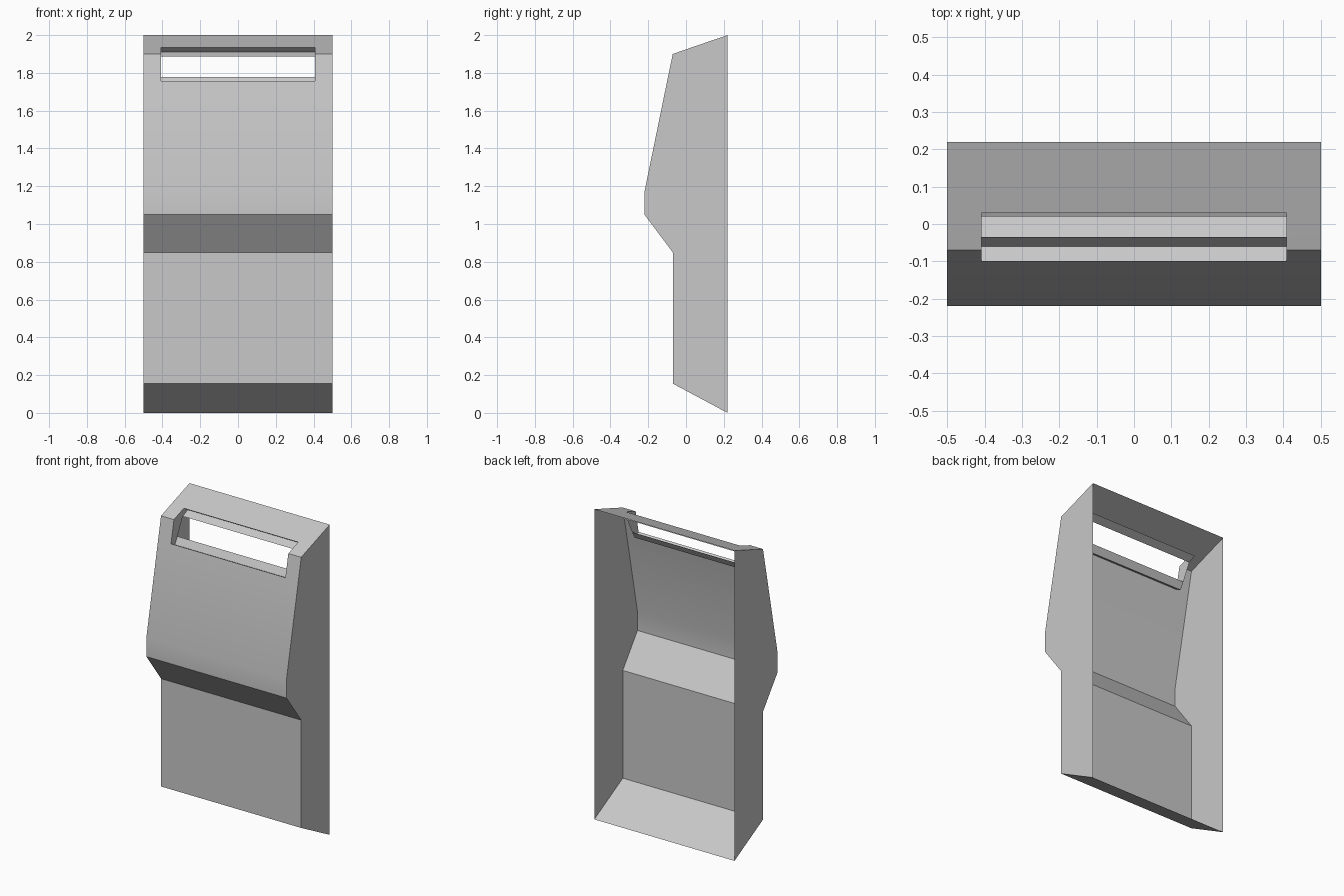
import bpy
import bmesh
import math

cube = bpy.data.objects.get("Cube")
if cube:
    bpy.data.objects.remove(cube, do_unlink=True)

# Single plain grey finish
grey = bpy.data.materials.new("plain_grey")
grey.use_nodes = True
grey.diffuse_color = (0.58, 0.58, 0.58, 1)
grey.node_tree.nodes["Principled BSDF"].inputs["Base Color"].default_value = (0.58, 0.58, 0.58, 1)

HALF = 0.5     # half width of the housing
SLOT = 0.408   # half width of the slot

# Side outline (y, z), from bottom back around the front to top back
bottom_back, bottom_front = (0.22, 0.0), (-0.07, 0.155)
waist, belly_low, belly_high = (-0.07, 0.85), (-0.22, 1.05), (-0.22, 1.17)
slot_low, brow, slot_high = (-0.1, 1.756), (-0.07, 1.9), (0.03, 1.935)
top_back = (0.22, 2.0)
outline = [bottom_back, bottom_front, waist, belly_low, belly_high,
           slot_low, brow, slot_high, top_back]

# Slot lips (y, z): each runs inward, then turns toward the opening
low_lip = [slot_low, (-0.06, 1.735), (-0.035, 1.779)]
high_lip = [(0.02, 1.887), (0.07, 1.91), slot_high]


def strip(bm, path, x0, x1):
    """Sweep a side path between two x positions."""
    for a, b in zip(path, path[1:]):
        bm.faces.new([bm.verts.new((x, *p)) for x, p in
                      ((x0, a), (x0, b), (x1, b), (x1, a))])


def cheek(bm, path, x, flip):
    """Flat side panel; flip turns its normal toward +x."""
    pts = path[::-1] if flip else path
    bm.faces.new([bm.verts.new((x, *p)) for p in pts])


def finish(name, bm):
    bmesh.ops.remove_doubles(bm, verts=bm.verts, dist=0.0001)
    mesh = bpy.data.meshes.new(name)
    bm.to_mesh(mesh)
    bm.free()
    mesh.materials.append(grey)
    obj = bpy.data.objects.new(name, mesh)
    bpy.context.collection.objects.link(obj)
    bpy.ops.object.select_all(action="DESELECT")
    obj.select_set(True)
    bpy.context.view_layer.objects.active = obj
    bpy.ops.object.shade_smooth_by_angle(angle=math.radians(25))
    return obj


# Open-backed housing with a slot cut across the brow
shell = bmesh.new()
strip(shell, outline, SLOT, HALF)
strip(shell, outline, -HALF, -SLOT)
strip(shell, outline[:6], -SLOT, SLOT)
strip(shell, outline[7:], -SLOT, SLOT)
cheek(shell, outline, HALF, True)
cheek(shell, outline, -HALF, False)
bmesh.ops.reverse_faces(shell, faces=[f for f in shell.faces if len(f.verts) == 4])
bmesh.ops.remove_doubles(shell, verts=shell.verts, dist=0.0001)
bmesh.ops.recalc_face_normals(shell, faces=shell.faces)
finish("housing", shell)

# Recessed slot surround: lips above and below, a wall at each end
surround = bmesh.new()
strip(surround, low_lip, -SLOT, SLOT)
strip(surround, high_lip, -SLOT, SLOT)
wall = low_lip + high_lip + [brow]
cheek(surround, wall, SLOT, False)
cheek(surround, wall, -SLOT, True)
bmesh.ops.remove_doubles(surround, verts=surround.verts, dist=0.0001)
bmesh.ops.recalc_face_normals(surround, faces=surround.faces)
# The surround faces into the slot
if next(f for f in surround.faces if len(f.verts) > 4 and f.calc_center_median().x > 0).normal.x > 0:
    bmesh.ops.reverse_faces(surround, faces=surround.faces)
finish("slot_surround", surround)
